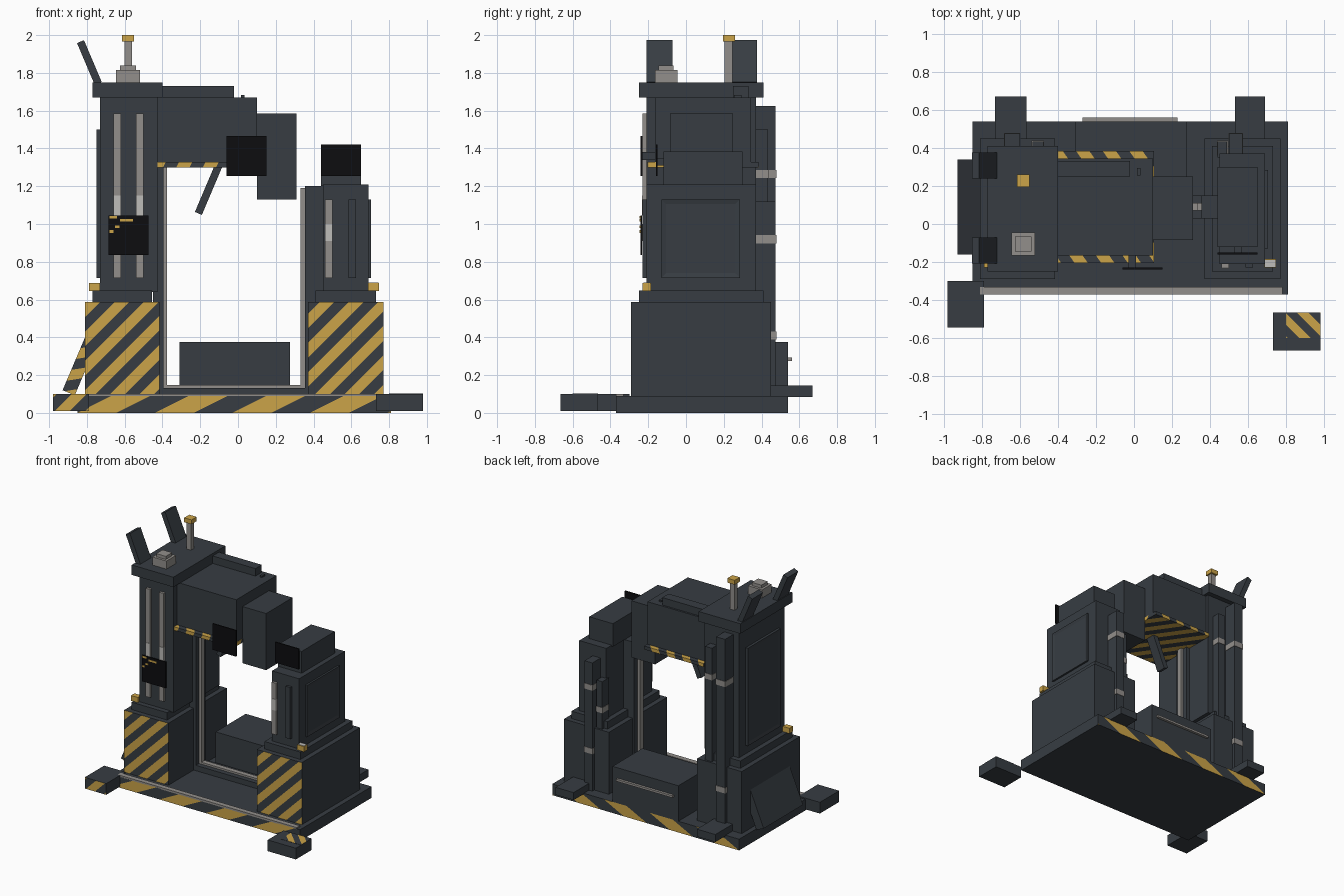
import bpy, bmesh, math
from mathutils import Vector, Matrix

cube = bpy.data.objects.get("Cube")
if cube:
    bpy.data.objects.remove(cube, do_unlink=True)


def make_material(name, rgb):
    m = bpy.data.materials.new(name)
    m.use_nodes = True
    m.diffuse_color = (*rgb, 1)
    m.node_tree.nodes["Principled BSDF"].inputs["Base Color"].default_value = (*rgb, 1)
    return m


DARK = make_material("dark steel", (0.038, 0.046, 0.055))
GOLD = make_material("hazard yellow", (0.6, 0.37, 0.065))
GREY = make_material("worn grey", (0.29, 0.275, 0.26))
LIGHT = make_material("light grey", (0.52, 0.51, 0.49))
BLACK = make_material("black", (0.004, 0.004, 0.005))


def finish(name, bm, mats):
    bm.normal_update()
    mesh = bpy.data.meshes.new(name)
    bm.to_mesh(mesh)
    bm.free()
    for m in mats:
        mesh.materials.append(m)
    obj = bpy.data.objects.new(name, mesh)
    bpy.context.collection.objects.link(obj)
    return obj


def box_mesh(x, y, z):
    bm = bmesh.new()
    size = Matrix.Diagonal((x[1] - x[0], y[1] - y[0], z[1] - z[0], 1))
    mid = Matrix.Translation((sum(x) / 2, sum(y) / 2, sum(z) / 2))
    bmesh.ops.create_cube(bm, size=1, matrix=mid @ size)
    return bm


def box(name, x, y, z, mat=DARK):
    return finish(name, box_mesh(x, y, z), [mat])


def striped(name, x, y, z, along, period, facing, phase=0.0):
    """Box cut by slanted planes; alternate bands are yellow on the facing sides."""
    bm = box_mesh(x, y, z)
    d = Vector(along)
    spread = [v.co.dot(d) for v in bm.verts]
    k = math.floor((min(spread) - phase) * 2 / period)
    while phase + k * period / 2 < max(spread):
        at = phase + k * period / 2
        bmesh.ops.bisect_plane(bm, geom=bm.verts[:] + bm.edges[:] + bm.faces[:],
                               plane_co=d * at / d.length_squared, plane_no=d)
        k += 1
    bm.normal_update()
    for f in bm.faces:
        band = math.floor((f.calc_center_median().dot(d) - phase) * 2 / period)
        if band % 2 == 0 and any(f.normal.dot(Vector(n)) > 0.9 for n in facing):
            f.material_index = 1
    return finish(name, bm, [DARK, GOLD])


def framed_panel(name, x, y, z, side):
    """Thin side panel with a sunken middle."""
    bm = box_mesh(x, y, z)
    bm.normal_update()
    face = [f for f in bm.faces if f.normal.x * side > 0.9]
    bmesh.ops.inset_region(bm, faces=face, thickness=0.035, depth=-0.006)
    return finish(name, bm, [DARK])


def tilted(name, centre, size, degrees, mat=DARK):
    obj = box(name, *[(-s / 2, s / 2) for s in size], mat)
    obj.data.transform(Matrix.Translation(centre) @ Matrix.Rotation(math.radians(degrees), 4, 'Y'))
    return obj


FRONT, BACK, LEFT, UP, DOWN = (0, -1, 0), (0, 1, 0), (1, 0, 0), (0, 0, 1), (0, 0, -1)

# Base slab, front rail and feet
striped("base", (-0.85, 0.81), (-0.37, 0.54), (0, 0.09), (1, 0, -2), 0.41, [FRONT, BACK], -0.03)
box("front_rail", (-0.81, 0.78), (-0.37, -0.33), (0.085, 0.1), GREY)
striped("front_right_foot", (-0.98, -0.79), (-0.545, -0.3), (0.01, 0.1), (1, 0, -1), 0.16, [FRONT], -0.02)
box("front_left_foot", (0.73, 0.98), (-0.665, -0.465), (0.01, 0.1))
striped("foot_marking", (0.8, 0.98), (-0.6, -0.465), (0.096, 0.102), (1, 1, 0), 0.12, [UP], 0.03)
box("rear_right_foot", (-0.73, -0.565), (0.4, 0.67), (0.085, 0.145))
box("rear_left_foot", (0.53, 0.69), (0.4, 0.67), (0.085, 0.145))


def tower(side, x0, x1, top):
    """Stepped tower: striped pedestal, collar and column."""
    striped(side + "_pedestal", (x0, x1), (-0.29, 0.45), (0.08, 0.588), (1, 0, -1), 0.155, [FRONT])
    box(side + "_collar", (x0 + 0.04, x1 - 0.04), (-0.25, 0.41), (0.58, 0.647))
    box(side + "_column", (x0 + 0.08, x1 - 0.08), (-0.21, 0.37), (0.64, top))


tower("right", -0.81, -0.415, 1.68)
tower("left", 0.37, 0.77, 1.21)
box("right_beam_root", (-0.5, -0.425), (-0.21, 0.37), (0.64, 1.68))
box("right_cap", (-0.77, -0.4), (-0.25, 0.41), (1.67, 1.75))
framed_panel("right_side_panel", (-0.75, -0.72), (-0.13, 0.285), (0.715, 1.5), -1)
framed_panel("left_side_panel", (0.68, 0.705), (-0.13, 0.285), (0.715, 1.13), 1)
box("left_head", (0.44, 0.65), (-0.12, 0.3), (1.2, 1.385))

# Vertical strips on the column fronts
for i, x in enumerate((-0.64, -0.52)):
    box(f"right_strip_{i}", (x - 0.02, x + 0.02), (-0.23, -0.2), (0.715, 1.585), GREY)
    box(f"right_strip_band_{i}", (x - 0.02, x + 0.02), (-0.233, -0.2), (1.045, 1.15), LIGHT)
box("left_strip", (0.46, 0.5), (-0.23, -0.2), (0.715, 1.13), GREY)
box("left_strip_band", (0.46, 0.5), (-0.233, -0.2), (0.91, 1.0), LIGHT)
box("left_dark_strip", (0.585, 0.625), (-0.23, -0.2), (0.715, 1.13))

# Black screens
box("beam_screen", (-0.06, 0.15), (-0.24, -0.23), (1.255, 1.465), BLACK)
box("column_screen", (-0.685, -0.475), (-0.242, -0.232), (0.835, 1.045), BLACK)
box("head_screen", (0.44, 0.65), (-0.16, -0.15), (1.255, 1.42), BLACK)
for n, (h, v) in {"screen": (1.055, 0.16), "head": (1.33, 0.04)}.items():
    x = -0.01 if n == "screen" else 0.545
    z = 1.36 if n == "screen" else h
    box(n + "_bracket", (x - 0.02, x + 0.02), (-0.23 if n == "screen" else -0.15, -0.1), (z - 0.02, z + 0.02))
for x, z, w in ((-0.66, 1.035, 0.04), (-0.67, 0.96, 0.02), (-0.64, 0.985, 0.025), (-0.59, 1.02, 0.07)):
    box("screen_mark", (x - w / 2, x + w / 2), (-0.245, -0.24), (z - 0.007, z + 0.007), GOLD)

# Corner lamps
for side, x in (("right", -0.76), ("left", 0.717)):
    box(side + "_lamp", (x - 0.03, x + 0.03), (-0.23, -0.185), (0.645, 0.688), GOLD)
box("left_lamp_lens", (0.69, 0.745), (-0.225, -0.19), (0.685, 0.691), LIGHT)

# Overhead beam with hazard plate and end head
box("beam", (-0.44, 0.1), (-0.165, 0.345), (1.325, 1.67))
striped("beam_plate", (-0.425, 0.105), (-0.205, 0.383), (1.3, 1.328), (1, 0.7, -0.5), 0.14,
        [FRONT, BACK, UP, DOWN, LEFT])
box("beam_top_bar", (-0.41, -0.02), (0.25, 0.33), (1.66, 1.73))
box("beam_pin", (0.015, 0.035), (0.255, 0.295), (1.66, 1.682))
box("beam_head", (0.1, 0.31), (-0.085, 0.25), (1.13, 1.585))
tilted("hanging_lever", (-0.155, 0.09, 1.185), (0.04, 0.08, 0.28), 23)

# Inner guide rails of the opening
box("right_rail_mount", (-0.45, -0.395), (0.03, 0.15), (0.09, 1.33))
box("right_rail", (-0.4, -0.375), (0.07, 0.11), (0.13, 1.31), GREY)
box("left_rail_mount", (0.355, 0.5), (0.03, 0.15), (0.09, 1.2))
box("left_rail", (0.33, 0.357), (0.07, 0.11), (0.13, 1.19), GREY)
box("floor_rail_mount", (-0.42, 0.38), (0.03, 0.15), (0.085, 0.133))
box("floor_rail", (-0.4, 0.357), (0.07, 0.11), (0.13, 0.148), GREY)

# Rear cabinet between the towers
box("rear_cabinet", (-0.31, 0.275), (0.16, 0.54), (0.08, 0.375))
box("cabinet_bar", (-0.27, 0.23), (0.53, 0.56), (0.275, 0.292), GREY)

# Rear ducts with clamps
for name, x, w, back, top, bands in (
        ("right_tall_duct", -0.64, 0.08, 0.475, 1.625, (0.41, 1.265)),
        ("right_short_duct", -0.505, 0.06, 0.435, 1.5, (1.265,)),
        ("left_tall_duct", 0.535, 0.07, 0.475, 1.12, (0.41, 0.92)),
        ("left_short_duct", 0.465, 0.05, 0.435, 0.97, (0.74,))):
    box(name, (x - w / 2, x + w / 2), (0.35, back), (0.09, top))
    for z in bands:
        box(name + "_clamp", (x - w / 2 - 0.003, x + w / 2 + 0.003), (0.36, back + 0.003),
            (z - 0.022, z + 0.022), GREY)

# Sloping side guard with a striped front edge
guard = striped("side_guard", (-0.035, 0.035), (-0.25, 0.25), (-0.17, 0.17), (1, 0, -1.6), 0.2, [FRONT], 0.05)
guard.data.transform(Matrix.Translation((-0.83, 0.09, 0.263)) @ Matrix.Rotation(math.radians(23), 4, 'Y'))

# Roof fittings: fins, post and stepped mount
for name, y in (("front_fin", -0.14), ("rear_fin", 0.308)):
    tilted(name, (-0.787, y, 1.855), (0.04, 0.136, 0.24), -23)
box("post", (-0.602, -0.562), (0.205, 0.245), (1.74, 1.97), GREY)
box("post_cap", (-0.615, -0.55), (0.195, 0.26), (1.965, 2.0), GOLD)
box("mount_base", (-0.645, -0.52), (-0.165, -0.045), (1.74, 1.815), GREY)
box("mount_top", (-0.625, -0.54), (-0.145, -0.065), (1.81, 1.84), GREY)
